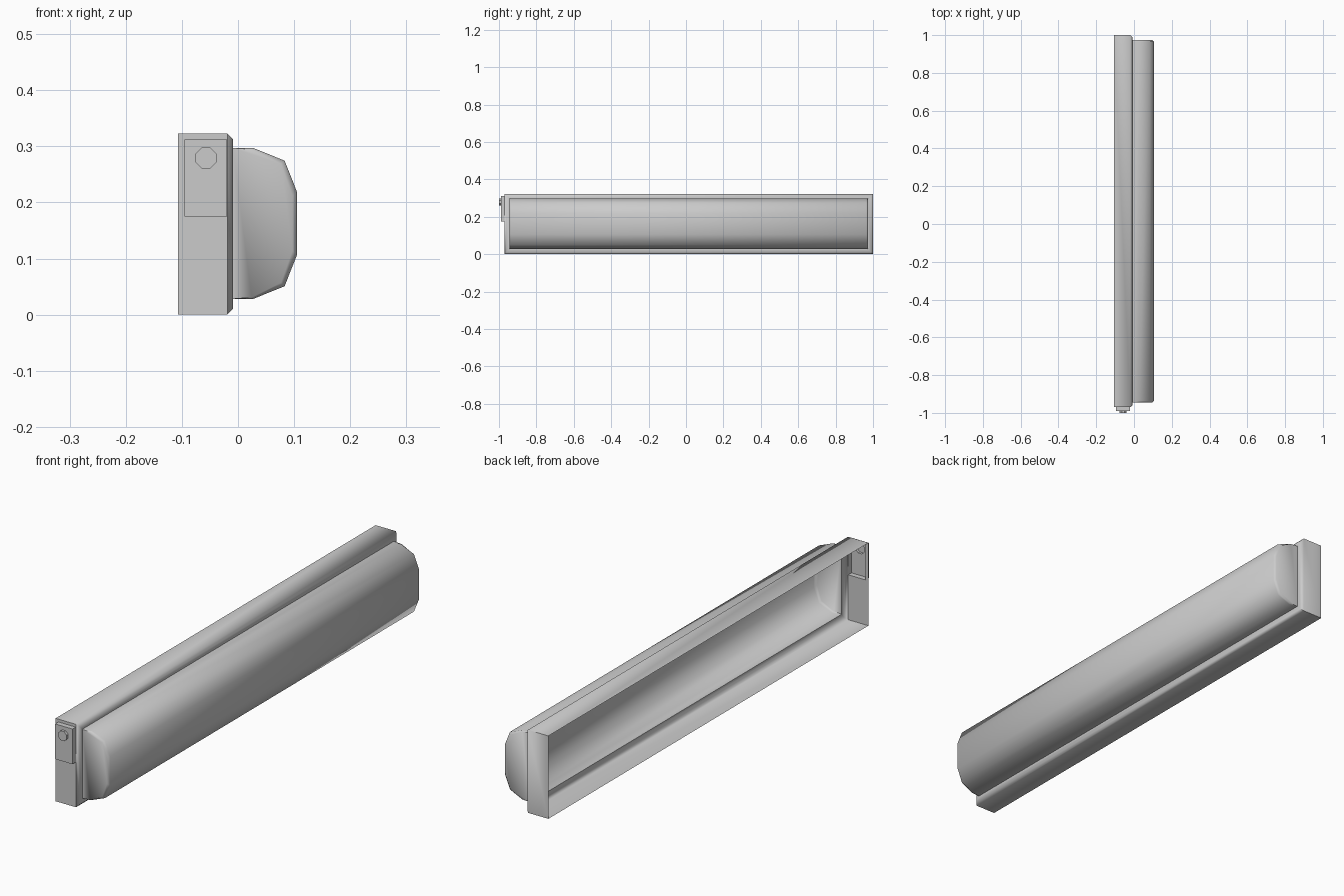
import bpy, bmesh, math

if "Cube" in bpy.data.objects:
    bpy.data.objects.remove(bpy.data.objects["Cube"], do_unlink=True)

GREY = (0.6, 0.6, 0.6, 1)
grey = bpy.data.materials.new("plain_grey")
grey.use_nodes = True
grey.diffuse_color = GREY
grey.node_tree.nodes["Principled BSDF"].inputs["Base Color"].default_value = GREY


def loft(name, rings, cap_start=False, cap_end=False, skip=None, angle=60):
    """Join closed rings of equal length into a thin open shell."""
    bm = bmesh.new()
    loops = [[bm.verts.new(p) for p in ring] for ring in rings]
    n = len(loops[0])
    for r, (a, b) in enumerate(zip(loops, loops[1:])):
        for i in range(n):
            if (r, i) != skip:
                j = (i + 1) % n
                bm.faces.new((a[i], a[j], b[j], b[i]))
    if cap_start:
        bm.faces.new(loops[0][::-1])
    if cap_end:
        bm.faces.new(loops[-1])
    bmesh.ops.remove_doubles(bm, verts=bm.verts[:], dist=1e-5)
    bmesh.ops.recalc_face_normals(bm, faces=bm.faces[:])
    mesh = bpy.data.meshes.new(name)
    bm.to_mesh(mesh)
    bm.free()
    mesh.materials.append(grey)
    obj = bpy.data.objects.new(name, mesh)
    bpy.context.collection.objects.link(obj)
    bpy.ops.object.select_all(action='DESELECT')
    obj.select_set(True)
    bpy.context.view_layer.objects.active = obj
    bpy.ops.object.shade_smooth_by_angle(angle=math.radians(angle))
    return obj


BACK, SHOULDER, FACE = -0.107, -0.019, -0.009
Y0, Y1, TOP = -0.97, 1.0, 0.323
LENS_Y0, LENS_Y1, LENS_Z0, LENS_Z1 = -0.945, 0.973, 0.028, 0.297


def frame(x, y0, y1, z0, z1):
    return [(x, y0, z0), (x, y1, z0), (x, y1, z1), (x, y0, z1)]


# Housing: open back, chamfered front rim, opening for the lens.
# The end wall facing -y is left out and supplied with the sensor box.
c = 0.01
loft("housing", [
    frame(BACK, Y0, Y1, 0, TOP),
    frame(SHOULDER, Y0, Y1, 0, TOP),
    frame(FACE, Y0 + c, Y1 - c, c, TOP - c),
    frame(FACE, LENS_Y0, LENS_Y1, LENS_Z0, LENS_Z1),
], skip=(0, 3))

# Lens: faceted bowed profile, softened at both ends, open to the housing
mid = (LENS_Z0 + LENS_Z1) / 2
half = [(FACE, 0.1345), (0.027, 0.1345), (0.083, 0.112), (0.105, 0.0565)]
profile = half + [(x, -h) for x, h in reversed(half)]


def lens_ring(y, inset):
    ring = []
    for x, h in profile:
        d = inset * (x - FACE) / (0.105 - FACE)
        ring.append((x - d, y, mid + h - math.copysign(d, h)))
    return ring


e = 0.008
lens_rings = [lens_ring(LENS_Y0, e), lens_ring(LENS_Y0 + e, 0),
              lens_ring(LENS_Y1 - e, 0), lens_ring(LENS_Y1, e)]
lens = loft("lens", lens_rings, cap_start=True, cap_end=True)

# Open the lens towards the housing
bm = bmesh.new()
bm.from_mesh(lens.data)
inner = [f for f in bm.faces if all(abs(v.co.x - FACE) < 1e-4 for v in f.verts)]
bmesh.ops.delete(bm, geom=inner, context='FACES')
bm.to_mesh(lens.data)
bm.free()


# End wall with hollow sensor box and eight-sided button
def doubled_rect(y, x0, x1, z0, z1):
    corners = [(x1, z1), (x0, z1), (x0, z0), (x1, z0)]
    return [(x, y, z) for x, z in corners for _ in range(2)]


def octagon(y, radius):
    turns = [math.tau * (i + 0.5) / 8 for i in range(8)]
    return [(-0.057 + radius * math.cos(t), y, 0.279 + radius * math.sin(t))
            for t in turns]


box = (-0.095, -0.02, 0.175, 0.312)
loft("end_wall_with_sensor", [
    doubled_rect(Y0, BACK, SHOULDER, 0, TOP),
    doubled_rect(Y0, *box),
    doubled_rect(-0.99, *box),
    octagon(-0.99, 0.02),
    octagon(-1.0, 0.02),
], cap_end=True, angle=30)
